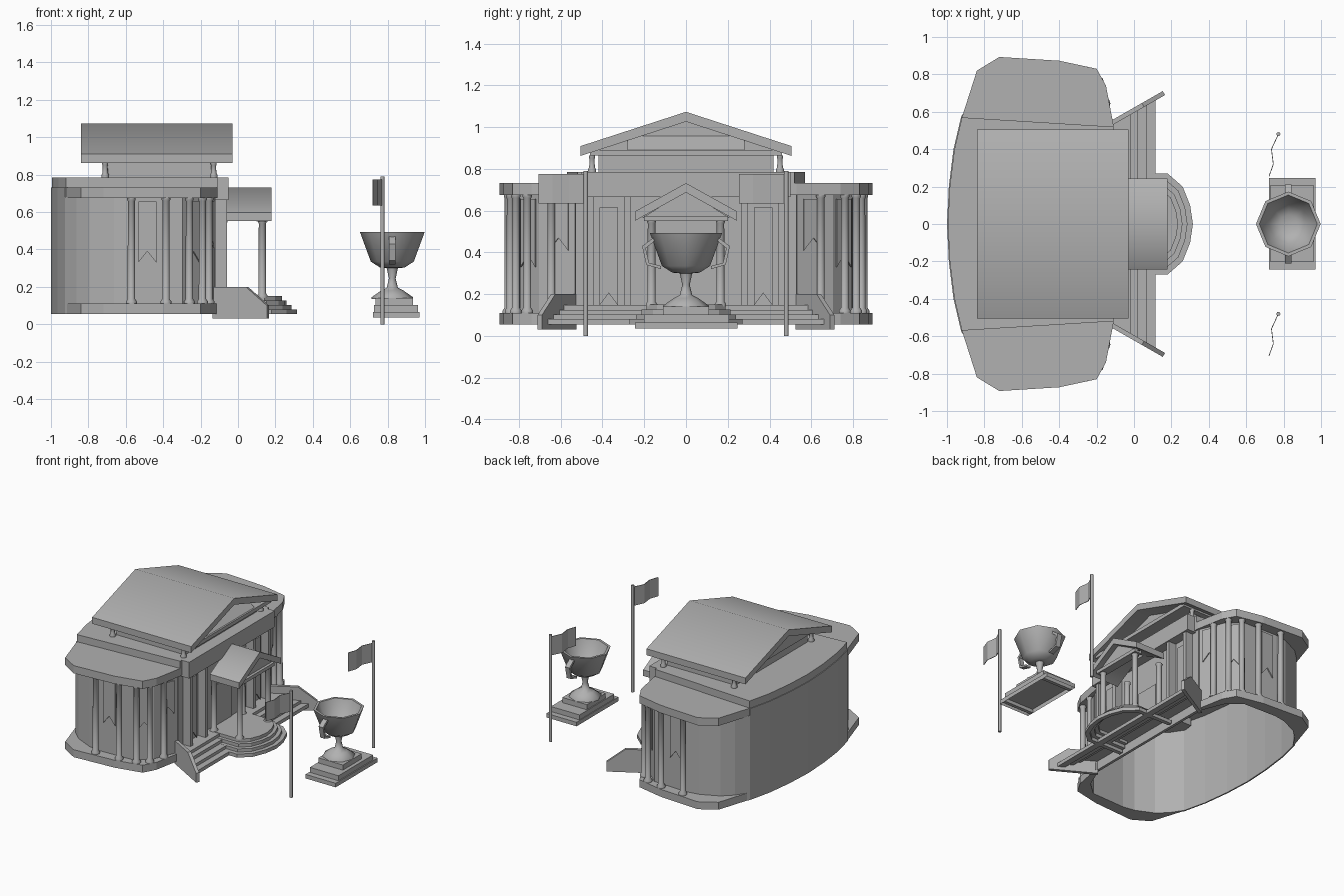
import bpy, bmesh, math
from mathutils import Vector

if "Cube" in bpy.data.objects:
    bpy.data.objects.remove(bpy.data.objects["Cube"])

stone = bpy.data.materials.new("grey_stone")
stone.diffuse_color = (0.44, 0.44, 0.44, 1)
stone.use_nodes = True
stone.node_tree.nodes["Principled BSDF"].inputs["Base Color"].default_value = stone.diffuse_color


def finish(name, bm, smooth=False):
    bmesh.ops.recalc_face_normals(bm, faces=bm.faces)
    me = bpy.data.meshes.new(name)
    bm.to_mesh(me)
    bm.free()
    me.materials.append(stone)
    ob = bpy.data.objects.new(name, me)
    bpy.context.collection.objects.link(ob)
    if smooth:
        for p in me.polygons:
            p.use_smooth = len(p.vertices) == 4
    if "flag" not in name:
        ob.location.z = -.005
    return ob


def prism(name, pts, a, b, axis="z", bottom=True):
    """Extrude a 2D outline from a to b along an axis."""
    put = {"z": lambda u, v, w: (u, v, w), "x": lambda u, v, w: (w, u, v),
           "y": lambda u, v, w: (u, w, v)}[axis]
    bm = bmesh.new()
    lo = [bm.verts.new(put(u, v, a)) for u, v in pts]
    hi = [bm.verts.new(put(u, v, b)) for u, v in pts]
    if bottom:
        bm.faces.new(lo)
    bm.faces.new(hi)
    for i in range(len(pts)):
        j = (i + 1) % len(pts)
        bm.faces.new((lo[i], lo[j], hi[j], hi[i]))
    return finish(name, bm)


def box(name, x0, x1, y0, y1, z0, z1, bottom=True):
    return prism(name, [(x0, y0), (x1, y0), (x1, y1), (x0, y1)], z0, z1, bottom=bottom)


def lathe(name, x, y, prof, n, smooth=False):
    """Spin an (r, z) profile around a vertical line."""
    bm = bmesh.new()
    rings = [[bm.verts.new((x + r * math.cos(2 * math.pi * i / n),
                            y + r * math.sin(2 * math.pi * i / n), z)) for i in range(n)]
             for r, z in prof]
    for a, b in zip(rings, rings[1:]):
        for i in range(n):
            bm.faces.new((a[i], a[(i + 1) % n], b[(i + 1) % n], b[i]))
    bm.faces.new(rings[0])
    bm.faces.new(rings[-1])
    return finish(name, bm, smooth)


def sheet(name, path, z0, z1, thick):
    """Upright sheet along a plan path."""
    bm = bmesh.new()
    lo = [bm.verts.new((x, y, z0)) for x, y in path]
    hi = [bm.verts.new((x, y, z1)) for x, y in path]
    for i in range(len(path) - 1):
        bm.faces.new((lo[i], lo[i + 1], hi[i + 1], hi[i]))
    ob = finish(name, bm)
    m = ob.modifiers.new("thickness", "SOLIDIFY")
    m.thickness, m.offset = thick, 0
    return ob


def column(name, x, y, z0, z1, r):
    prof = [(r * 1.45, z0), (r * 1.45, z0 + .012), (r, z0 + .025),
            (r * .95, z1 - .016), (r * 1.15, z1 - .01), (r * 1.15, z1)]
    lathe(name, x, y, prof, 10, True)


def slab(name, cx, cy, dx, dy, shape, half):
    """Upright plate: (t, z) outline along direction (dx, dy)."""
    n = Vector((dy, -dx)).normalized() * half
    bm = bmesh.new()
    f, b = ([bm.verts.new((cx + t * dx + s * n.x, cy + t * dy + s * n.y, z))
             for t, z in shape] for s in (1, -1))
    bm.faces.new(f)
    bm.faces.new(b)
    for i in range(5):
        j = (i + 1) % 5
        bm.faces.new((f[i], f[j], b[j], b[i]))
    finish(name, bm)


def banner(name, cx, cy, dx, dy, z0, z1):
    slab(name, cx, cy, dx, dy, [(-1, z0), (0, z0 + .06), (1, z0), (1, z1), (-1, z1)], .004)


def gable(name, x0, x1, half, eave, top, t):
    """Bent roof slab with a ridge along x."""
    prism(name, [(-half, eave), (-half, eave + t), (0, top), (half, eave + t),
                 (half, eave), (0, top - t)], x0, x1, "x")


# Central hall: curved rear wall, front wall and flat roof
back = [(-.92, -.57), (-.96, -.4), (-.985, -.2), (-.995, 0),
        (-.985, .2), (-.96, .4), (-.92, .57)]
sheet("rear_wall", back, .06, .735, .01)
prism("hall_roof", back + [(-.11, .52), (-.11, -.52)], .735, .79)
box("front_wall", -.14, -.12, -.53, .53, .06, .735)
box("front_entablature", -.12, -.05, -.5, .5, .67, .79)

# Curved side wings
outer = [(-.92, .57), (-.84, .82), (-.72, .893), (-.4, .873), (-.2, .83), (-.15, .74), (-.11, .53)]
inner = [(-.92, .57), (-.86, .66), (-.79, .725), (-.66, .785), (-.57, .8), (-.3, .79),
         (-.2, .70), (-.13, .53)]
for s, side in ((-1, "near"), (1, "far")):
    o = [(x, s * y) for x, y in outer]
    w = [(x, s * y) for x, y in inner]
    prism(side + "_wing_roof", o + [(-.11, s * .49), (-.91, s * .49)], .68, .737)
    prism(side + "_wing_base", o + w[:0:-1], .06, .115)
    sheet(side + "_wing_wall", w, .06, .685, .012)
    for x, y in ((-.57, .85), (-.385, .84), (-.26, .815), (-.19, .76), (-.155, .645)):
        column(side + "_wing_column", x, s * y, .115, .68, .02)
    banner(side + "_wing_banner", -.485, s * .81, .048, 0, .335, .66)
    banner(side + "_wing_banner", -.24, s * .755, .035, -s * .035, .335, .66)
    banner(side + "_wing_banner", -.148, s * .61, .02, -s * .046, .415, .66)

    # Front wall pilasters and banners
    for y in (.28, .455):
        box(side + "_pilaster", -.12, -.06, s * y - .014, s * y + .014, .13, .67)
    banner(side + "_hall_banner", -.11, s * .37, 0, .045, .15, .62)

    # Angled stair wall
    slab(side + "_stair_wall", -.12, s * .54, .28, s * .16,
         [(-.04, .035), (1, .035), (1, .105), (.6, .205), (-.04, .205)], .012)

# Main gable roof on its attic
box("attic", -.70, -.14, -.42, .42, .79, .87)
box("roof_floor", -.74, -.05, -.46, .46, .868, .895)
gable("main_roof", -.84, -.03, .505, .867, 1.078, .047)
for x in (-.74, -.16):
    prism("main_pediment", [(-.47, .88), (.47, .88), (0, 1.04)], x, x + .02, "x")
# Sloping sill inside the front gable
prism("gable_sill", [(-.06, .893), (-.15, .97), (-.15, .893)], -.28, .28, "y")
for x in (-.71, -.13):
    for y in (-.45, .45):
        column("attic_post", x, y, .79, .87, .014)

# Portico
gable("portico_roof", -.06, .18, .243, .557, .737, .045)
box("portico_beam", .1, .16, -.2, .2, .555, .58)
prism("portico_pediment", [(-.21, .57), (.21, .57), (0, .7)], .12, .14, "x")
for x in (-.08, .13):
    for y in (-.165, .165):
        column("portico_column", x, y, .145, .56, .02)
box("door", -.12, -.113, -.09, .09, .15, .45)

# Steps: wide flight and rounded landing, each tread a thin band
runs = [(.115, .085), (.07, .107), (.02, .13), (-.02, .152), (-.12, 0)]
for (x, z), (x0, _) in zip(runs, runs[1:]):
    h, h0 = (.53 + (t + .12) * .57 for t in (x, x0))
    prism("wide_step", [(x0, -h0), (x, -h), (x, h), (x0, h0)], z - .026, z)
arc = [(.18, .27), (.26, .20), (.3, .1), (.315, 0)]
arc = [(-.1, .27)] + arc + [(x, -y) for x, y in arc[-2::-1]] + [(-.1, -.27)]


def scaled(k):
    return [(.05 + (x - .05) * k if x > 0 else -.1, y * k) for x, y in arc]


treads = [(1, .085), (.89, .108), (.79, .132), (.7, .155)]
for i, (k, z) in enumerate(treads):
    hole = scaled(treads[i + 1][0])[::-1] if i < 3 else []
    prism("landing_step", scaled(k) + hole, z - .026, z)

# Trophy cup on a hollow stepped plinth
box("plinth_low", .723, .97, -.243, .247, .04, .07, bottom=False)
for y in (-.215, .19):
    box("plinth_foot", .725, .968, y, y + .025, .04, .065)
box("plinth_mid", .728, .962, -.2, .205, .07, .107, bottom=False)
box("plinth_top", .735, .935, -.11, .11, .105, .145)
cx = .825
lathe("cup", cx, 0, [(.11, .14), (.11, .15), (.06, .185), (.03, .2), (.018, .25), (.03, .305),
                     (.065, .308), (.115, .34), (.173, .498), (.155, .498), (.105, .355),
                     (.05, .325)], 8, True)
for s in (-1, 1):
    prism("cup_handle", [(s * .15, .48), (s * .21, .435), (s * .19, .345), (s * .12, .325),
                         (s * .12, .34), (s * .177, .355), (s * .193, .425), (s * .15, .46)],
          cx - .018, cx + .018, "x")

# Flags on poles
for y in (-.48, .48):
    lathe("flag_pole", .772, y, [(.011, 0), (.011, .79)], 8, True)
    sheet("flag", [(.772, y), (.735, y - .08), (.745, y - .16), (.722, y - .225)],
          .635, .775, .004)

# Rounded shading on softly bent parts
for ob in bpy.data.objects:
    if ob.name.startswith(("main_roof", "portico_roof", "cup")):
        ob.select_set(True)
        bpy.context.view_layer.objects.active = ob
bpy.ops.object.shade_smooth_by_angle(angle=math.radians(60))
